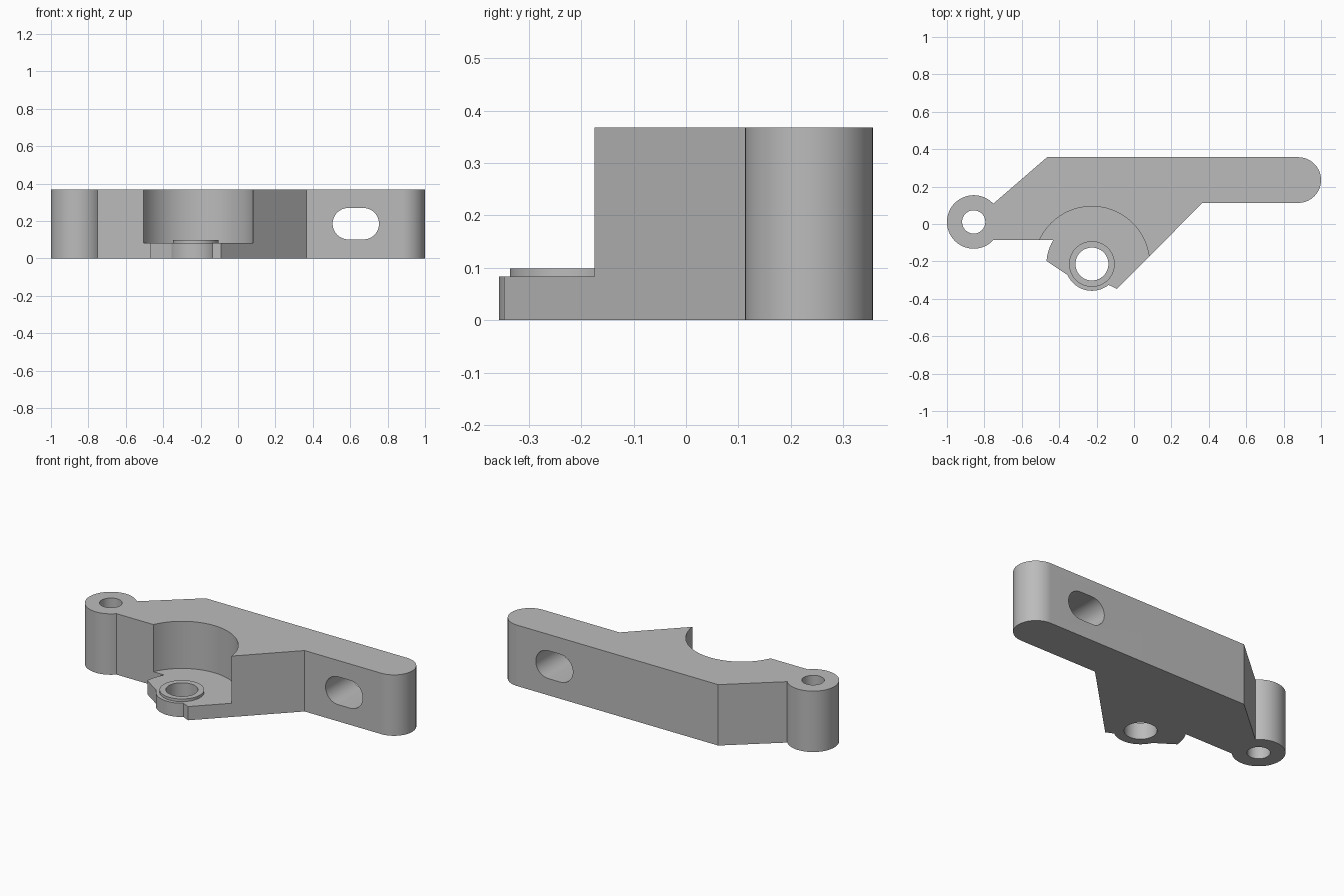
import bpy
import bmesh
from math import cos, sin, radians, pi
from mathutils import Matrix, Vector

cube = bpy.data.objects.get("Cube")
if cube:
    bpy.data.objects.remove(cube, do_unlink=True)

HEIGHT, FLOOR, RIM = 0.368, 0.083, 0.099
EYE = (-0.857, 0.011)
BOSS = (-0.225, -0.214)
TIP = (0.878, 0.235)

grey = bpy.data.materials.new("plain grey")
grey.use_nodes = True
grey.diffuse_color = (0.5, 0.5, 0.5, 1)
grey.node_tree.nodes["Principled BSDF"].inputs["Base Color"].default_value = grey.diffuse_color


def arc(centre, radius, start, end, steps=32):
    """Points along an arc, angles in degrees."""
    angles = [radians(start + (end - start) * i / steps) for i in range(steps + 1)]
    return [(centre[0] + radius * cos(a), centre[1] + radius * sin(a)) for a in angles]


def circle(centre, radius, steps=96):
    return arc(centre, radius, 0, 360, steps)[:-1]


def prism(name, outline, z0, z1):
    """Extrude a flat outline between two heights."""
    bm = bmesh.new()
    base = bm.faces.new([bm.verts.new((x, y, z0)) for x, y in outline])
    top = bmesh.ops.extrude_face_region(bm, geom=[base])["geom"]
    bmesh.ops.translate(bm, vec=Vector((0, 0, z1 - z0)),
                        verts=[v for v in top if isinstance(v, bmesh.types.BMVert)])
    bmesh.ops.recalc_face_normals(bm, faces=bm.faces)
    mesh = bpy.data.meshes.new(name)
    bm.to_mesh(mesh)
    bm.free()
    mesh.materials.append(grey)
    obj = bpy.data.objects.new(name, mesh)
    bpy.context.collection.objects.link(obj)
    return obj


def combine(target, tool, operation):
    """Apply a boolean and discard the helper."""
    tool.hide_render = True
    mod = target.modifiers.new(operation.lower(), "BOOLEAN")
    mod.operation = operation
    mod.solver = "EXACT"
    mod.object = tool
    bpy.context.view_layer.objects.active = target
    bpy.ops.object.modifier_apply(modifier=mod.name)
    bpy.data.objects.remove(tool, do_unlink=True)


# Bracket body: pivot eye, stepped plate edge, boss bulge, rounded arm
outline = (
    arc(EYE, 0.143, 43, 317, 64)
    + arc(BOSS, 0.243, 148.3, 176.2, 12)
    + arc(BOSS, 0.143, 204.5, 308.5, 32)
    + [(-0.091, -0.347), (0.366, 0.113)]
    + arc(TIP, 0.122, -90, 90, 40)
    + [(-0.465, 0.357)]
)
bracket = prism("bracket_body", outline, 0, HEIGHT)

# Round pocket above the floor plate, then the raised rim on the boss
combine(bracket, prism("pocket_cutter", circle(BOSS, 0.308, 128), FLOOR, 1), "DIFFERENCE")
combine(bracket, prism("boss_rim", circle(BOSS, 0.122), FLOOR - 0.03, RIM), "UNION")

# Vertical holes through boss and eye
for centre, radius in ((BOSS, 0.088), (EYE, 0.062)):
    combine(bracket, prism("hole_cutter", circle(centre, radius), -1, 1), "DIFFERENCE")

# Horizontal slot through the arm
slot = arc((0.67, 0.185), 0.084, -90, 90) + arc((0.59, 0.185), 0.084, 90, 270)
slot_cutter = prism("slot_cutter", slot, -1, 1)
slot_cutter.data.transform(Matrix.Rotation(pi / 2, 4, "X"))
combine(bracket, slot_cutter, "DIFFERENCE")

# Smooth round walls, crisp corners
bpy.ops.object.select_all(action="DESELECT")
bracket.select_set(True)
bpy.context.view_layer.objects.active = bracket
bpy.ops.object.shade_smooth_by_angle(angle=radians(20))
